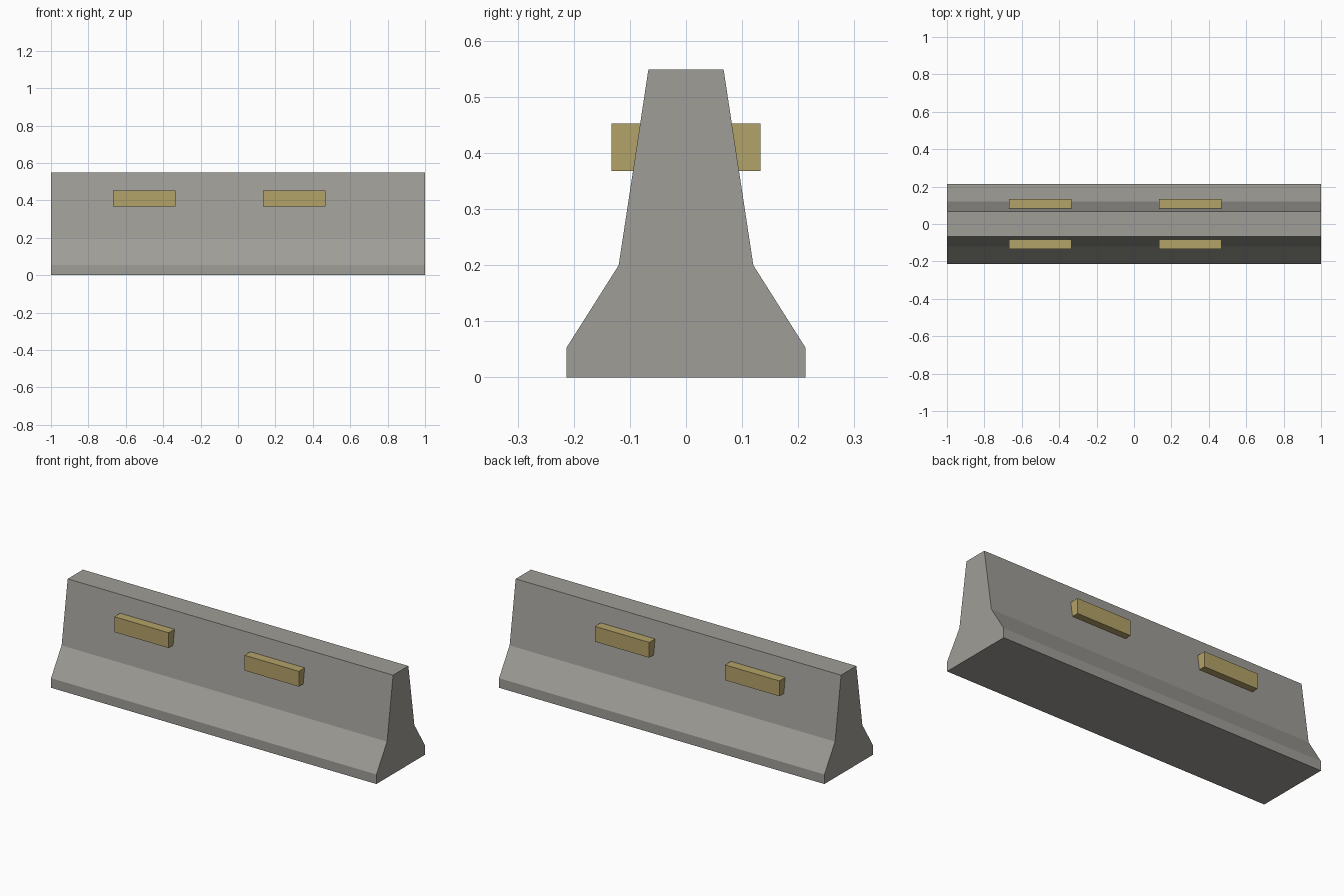
import bpy
import bmesh

cube = bpy.data.objects.get("Cube")
if cube:
    bpy.data.objects.remove(cube, do_unlink=True)


def make_material(name, rgb):
    mat = bpy.data.materials.new(name)
    mat.use_nodes = True
    mat.diffuse_color = (*rgb, 1)
    bsdf = mat.node_tree.nodes["Principled BSDF"]
    bsdf.inputs["Base Color"].default_value = (*rgb, 1)
    bsdf.inputs["Roughness"].default_value = 0.9
    return mat


def extrude_profile(name, profile, x0, x1, mat):
    """Sweep a closed (y, z) outline along x."""
    bm = bmesh.new()
    face = bm.faces.new([bm.verts.new((x0, y, z)) for y, z in profile])
    swept = bmesh.ops.extrude_face_region(bm, geom=[face])["geom"]
    verts = [g for g in swept if isinstance(g, bmesh.types.BMVert)]
    bmesh.ops.translate(bm, verts=verts, vec=(x1 - x0, 0, 0))
    bmesh.ops.recalc_face_normals(bm, faces=bm.faces)
    mesh = bpy.data.meshes.new(name)
    bm.to_mesh(mesh)
    bm.free()
    mesh.materials.append(mat)
    obj = bpy.data.objects.new(name, mesh)
    bpy.context.collection.objects.link(obj)
    return obj


concrete = make_material("concrete grey", (0.35, 0.34, 0.31))
amber = make_material("dull amber", (0.45, 0.36, 0.14))

# Barrier body: a stepped, tapering section, mirrored front to back
half = [(0.213, 0), (0.213, 0.053), (0.12, 0.2), (0.067, 0.549)]
section = half + [(-y, z) for y, z in reversed(half)]
extrude_profile("barrier_body", section, -1, 1, concrete)

# Reflector blocks: two on each side, seated in the sloping wall
for side, s in (("front", -1), ("back", 1)):
    block = [(s * 0.07, 0.368), (s * 0.133, 0.368), (s * 0.133, 0.453), (s * 0.07, 0.453)]
    for end, x in (("right", -0.5), ("left", 0.3)):
        extrude_profile(f"reflector_{side}_{end}", block, x - 0.167, x + 0.167, amber)
